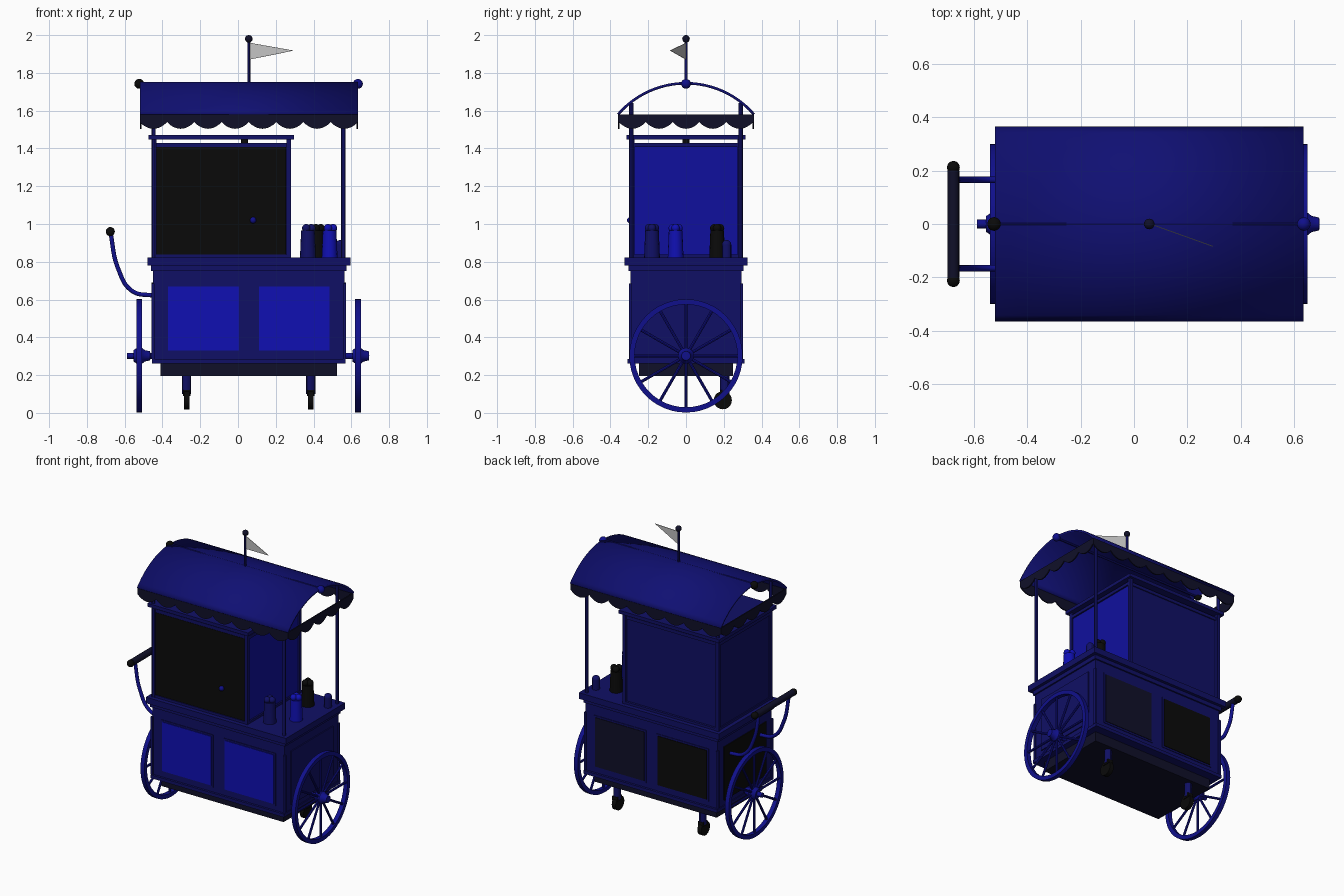
import bpy, bmesh, math
from mathutils import Vector

if "Cube" in bpy.data.objects:
    bpy.data.objects.remove(bpy.data.objects["Cube"])

CX = 0.057  # cart centre line along x


def material(name, r, g, b):
    m = bpy.data.materials.new(name)
    m.use_nodes = True
    m.diffuse_color = (r, g, b, 1)
    m.node_tree.nodes["Principled BSDF"].inputs["Base Color"].default_value = (r, g, b, 1)
    return m


NAVY = material("navy", 0.005, 0.005, 0.13)
CANOPY = material("canopy blue", 0.005, 0.005, 0.17)
WHEEL = material("wheel blue", 0.005, 0.005, 0.26)
WALL = material("wall blue", 0.005, 0.005, 0.34)
BRIGHT = material("bright blue", 0.005, 0.005, 0.45)
DARK = material("midnight", 0.005, 0.005, 0.022)
BLACK = material("black", 0.003, 0.003, 0.003)
FLAG = material("pale grey", 0.55, 0.55, 0.55)


def finish(name, bm, mat, smooth=False):
    bmesh.ops.recalc_face_normals(bm, faces=bm.faces)
    me = bpy.data.meshes.new(name)
    bm.to_mesh(me)
    bm.free()
    ob = bpy.data.objects.new(name, me)
    bpy.context.collection.objects.link(ob)
    me.materials.append(mat)
    if smooth:
        bpy.ops.object.select_all(action="DESELECT")
        ob.select_set(True)
        bpy.context.view_layer.objects.active = ob
        bpy.ops.object.shade_smooth_by_angle()
    return ob


def box(name, x, y, z, mat):
    """Box from (low, high) ranges."""
    bm = bmesh.new()
    bmesh.ops.create_cube(bm, size=1)
    for v in bm.verts:
        v.co = [r[0] + (c + 0.5) * (r[1] - r[0]) for c, r in zip(v.co, (x, y, z))]
    return finish(name, bm, mat)


def rod(name, a, b, r, mat, r2=None, n=12):
    a, b = Vector(a), Vector(b)
    bm = bmesh.new()
    bmesh.ops.create_cone(bm, cap_ends=True, segments=n, radius1=r,
                          radius2=r if r2 is None else r2, depth=(b - a).length)
    rot = (b - a).to_track_quat("Z", "Y")
    for v in bm.verts:
        v.co = rot @ v.co + (a + b) / 2
    return finish(name, bm, mat, True)


def ball(name, c, r, mat):
    bm = bmesh.new()
    bmesh.ops.create_uvsphere(bm, u_segments=16, v_segments=10, radius=r)
    bmesh.ops.translate(bm, verts=bm.verts, vec=c)
    return finish(name, bm, mat, True)


def lathe_x(name, profile, centre, mat, n=32, closed=False):
    """Spin (offset, radius) points around the x axis."""
    bm = bmesh.new()
    pts = profile + profile[:1] if closed else profile
    vs = [bm.verts.new((p, 0, r)) for p, r in pts]
    es = [bm.edges.new(e) for e in zip(vs, vs[1:])]
    bmesh.ops.spin(bm, geom=vs + es, cent=(0, 0, 0), axis=(1, 0, 0),
                   angle=math.tau, steps=n, use_duplicate=False)
    bmesh.ops.remove_doubles(bm, verts=bm.verts, dist=1e-4)
    bmesh.ops.translate(bm, verts=bm.verts, vec=centre)
    return finish(name, bm, mat, True)


# Lower cabinet with trim, tray and counter
X0, X1 = -0.45, 0.564
box("cabinet", (X0, X1), (-0.295, 0.295), (0.27, 0.76), NAVY)
box("base_trim", (X0 - 0.006, X1 + 0.006), (-0.31, 0.31), (0.262, 0.285), NAVY)
box("under_tray", (-0.41, 0.525), (-0.25, 0.25), (0.195, 0.262), DARK)
box("counter_moulding", (X0 - 0.01, X1 + 0.01), (-0.305, 0.305), (0.752, 0.78), NAVY)
box("counter", (-0.48, 0.595), (-0.325, 0.325), (0.78, 0.822), NAVY)
for x in (X0, X1):
    for y in (-0.295, 0.295):
        box("corner_trim", (x - 0.008, x + 0.008), (y - 0.008, y + 0.008), (0.285, 0.685), NAVY)


def panel(name, side, a, b, mat):
    """Framed plate on the front/back (side = -1/1)."""
    y = 0.295 * side
    box(name + "_frame", (a - 0.012, b + 0.012), sorted((y, y + 0.004 * side)), (0.318, 0.682), NAVY)
    box(name, (a, b), sorted((y, y + 0.008 * side)), (0.33, 0.67), mat)


panel("front_panel_right", -1, -0.37, 0.005, BRIGHT)
panel("front_panel_left", -1, 0.11, 0.485, BRIGHT)
panel("back_panel_right", 1, -0.37, 0.005, BLACK)
panel("back_panel_left", 1, 0.11, 0.485, DARK)
box("left_end_panel", (X1, X1 + 0.007), (-0.23, 0.23), (0.32, 0.69), NAVY)
box("right_end_panel", (X0 - 0.007, X0), (-0.23, 0.23), (0.32, 0.69), BLACK)

# Upper cabin: walls, dark front, corner posts and rails
cabin = box("cabin", (-0.445, 0.27), (-0.28, 0.28), (0.82, 1.41), NAVY)
cabin.data.materials.append(WALL)
for f in cabin.data.polygons:
    f.material_index = 1 if f.normal.x > 0.5 else 0
box("cabin_front", (-0.455, 0.255), (-0.289, -0.28), (0.835, 1.408), BLACK)
ball("front_knob", (0.08, -0.295, 1.02), 0.017, WHEEL)
box("cabin_sill", (-0.452, 0.28), (-0.295, 0.295), (0.82, 0.838), NAVY)
box("cabin_lintel", (-0.452, 0.28), (-0.287, 0.287), (1.408, 1.43), NAVY)
box("cabin_top", (-0.475, 0.297), (-0.315, 0.315), (1.447, 1.47), NAVY)
rod("roof_boss", (0.035, 0, 1.4), (0.035, 0, 1.45), 0.018, BLACK)
for x in (-0.443, 0.268):
    for y in (-0.285, 0.285):
        box("cabin_post", (x - 0.012, x + 0.012), (y - 0.012, y + 0.012), (0.82, 1.45), NAVY)

# Canopy posts
for x in (-0.447, 0.557):
    for y in (-0.29, 0.29):
        rod("canopy_post", (x, y, 0.82), (x, y, 1.64), 0.011, NAVY)

# Arched canopy
R, CZ, SPAN = 0.475, 1.27, 0.36
RX0, RX1 = -0.52, 0.635
half = math.asin(SPAN / R)
bm = bmesh.new()
rows = []
for i in range(25):
    t = half * (i / 12 - 1)
    y, z = R * math.sin(t), CZ + R * math.cos(t)
    rows.append([bm.verts.new((x, y, z)) for x in (RX0, RX1)])
for p, q in zip(rows, rows[1:]):
    bm.faces.new((p[0], p[1], q[1], q[0]))
canopy = finish("canopy", bm, CANOPY, True)
s = canopy.modifiers.new("thickness", "SOLIDIFY")
s.thickness, s.offset = 0.014, 0


# Scalloped valance on four sides
def valance(name, a, b, count):
    a, b = Vector(a), Vector(b)
    bm = bmesh.new()
    n = count * 10
    cols = []
    for i in range(n + 1):
        p = a.lerp(b, i / n)
        drop = 0.04 + 0.036 * abs(math.sin(math.pi * i / 10)) ** 0.8
        cols.append((bm.verts.new(p), bm.verts.new(p - Vector((0, 0, drop)))))
    for p, q in zip(cols, cols[1:]):
        bm.faces.new((p[0], q[0], q[1], p[1]))
    ob = finish(name, bm, DARK)
    m = ob.modifiers.new("thickness", "SOLIDIFY")
    m.thickness, m.offset = 0.008, 0


VZ = 1.58
for y, name in ((-0.355, "front_valance"), (0.355, "back_valance")):
    valance(name, (RX0, y, VZ), (RX1, y, VZ), 8)
for x, name in ((RX0 + 0.004, "right_valance"), (RX1 - 0.004, "left_valance")):
    valance(name, (x, -0.355, VZ), (x, 0.355, VZ), 5)

# Ridge, finials, pole and pennant
rod("ridge_rod", (RX0, 0, 1.742), (RX1, 0, 1.742), 0.011, CANOPY)
ball("right_finial", (RX0 - 0.003, 0, 1.742), 0.026, BLACK)
ball("left_finial", (RX1, 0, 1.742), 0.026, WHEEL)
rod("flag_pole", (CX, 0, 1.74), (CX, 0, 1.98), 0.008, NAVY)
ball("pole_ball", (CX, 0, 1.98), 0.02, DARK)
bm = bmesh.new()
bm.faces.new([bm.verts.new(p) for p in ((CX, 0, 1.96), (CX, 0, 1.87), (0.295, -0.085, 1.918))])
pennant = finish("pennant", bm, FLAG)
pennant.modifiers.new("thickness", "SOLIDIFY").thickness = 0.003

# Spoked wheels
WZ = 0.302
for x, side in ((-0.523, "right"), (0.635, "left")):
    c = (x, 0, WZ)
    lathe_x(side + "_wheel_rim", [(-0.015, 0.3), (0.015, 0.3), (0.015, 0.272), (-0.015, 0.272)],
            c, WHEEL, 48, True)
    lathe_x(side + "_wheel_hub", [(-0.065, 0), (-0.065, 0.016), (-0.03, 0.016), (-0.03, 0.03), (-0.012, 0.042),
                                  (0.015, 0.042), (0.03, 0.03), (0.058, 0.024), (0.06, 0)], c, WHEEL, 16)
    for i in range(12):
        a = math.tau * i / 12
        d = Vector((0, math.sin(a), math.cos(a)))
        rod(side + "_spoke", Vector(c) + d * 0.03, Vector(c) + d * 0.28, 0.008, WHEEL, n=8)
rod("axle", (-0.53, 0, WZ), (0.64, 0, WZ), 0.016, WHEEL)

# Rear casters
for x in (-0.272, 0.385):
    rod("caster_stem", (x, 0.205, 0.1), (x, 0.205, 0.2), 0.024, NAVY)
    box("caster_fork", (x - 0.02, x + 0.02), (0.18, 0.23), (0.09, 0.12), BLACK)
    rod("caster_wheel", (x - 0.015, 0.195, 0.067), (x + 0.015, 0.195, 0.067), 0.048, BLACK, n=20)

# Push handle
for y in (-0.165, 0.165):
    cu = bpy.data.curves.new("handle_arm", "CURVE")
    cu.dimensions = "3D"
    cu.bevel_depth, cu.bevel_resolution, cu.use_fill_caps = 0.012, 3, True
    sp = cu.splines.new("BEZIER")
    path = [(-0.44, 0.62), (-0.56, 0.645), (-0.635, 0.765), (-0.676, 0.96)]
    sp.bezier_points.add(len(path) - 1)
    for bp, (x, z) in zip(sp.bezier_points, path):
        bp.co = (x, y, z)
        bp.handle_left_type = bp.handle_right_type = "AUTO"
    cu.materials.append(WHEEL)
    bpy.context.collection.objects.link(bpy.data.objects.new("handle_arm", cu))
rod("handle_bar", (-0.676, -0.2, 0.96), (-0.676, 0.2, 0.96), 0.022, DARK, n=16)
for y in (-0.212, 0.212):
    ball("handle_end", (-0.676, y, 0.96), 0.024, BLACK)

# Jars on the counter with rounded scoops on top
for name, x, y, mat in (("front_jar", 0.37, -0.18, NAVY), ("middle_jar", 0.485, -0.055, BRIGHT),
                        ("back_jar", 0.42, 0.165, BLACK)):
    rod(name, (x, y, 0.82), (x, y, 0.965), 0.042, mat, 0.036, n=16)
    for k in range(3):
        a = math.tau * k / 3
        ball(name + "_scoop", (x + 0.018 * math.cos(a), y + 0.018 * math.sin(a), 0.978), 0.022, mat)
rod("shaker", (0.54, 0.215, 0.82), (0.54, 0.215, 0.89), 0.025, NAVY)
ball("shaker_lid", (0.54, 0.215, 0.89), 0.025, NAVY)
